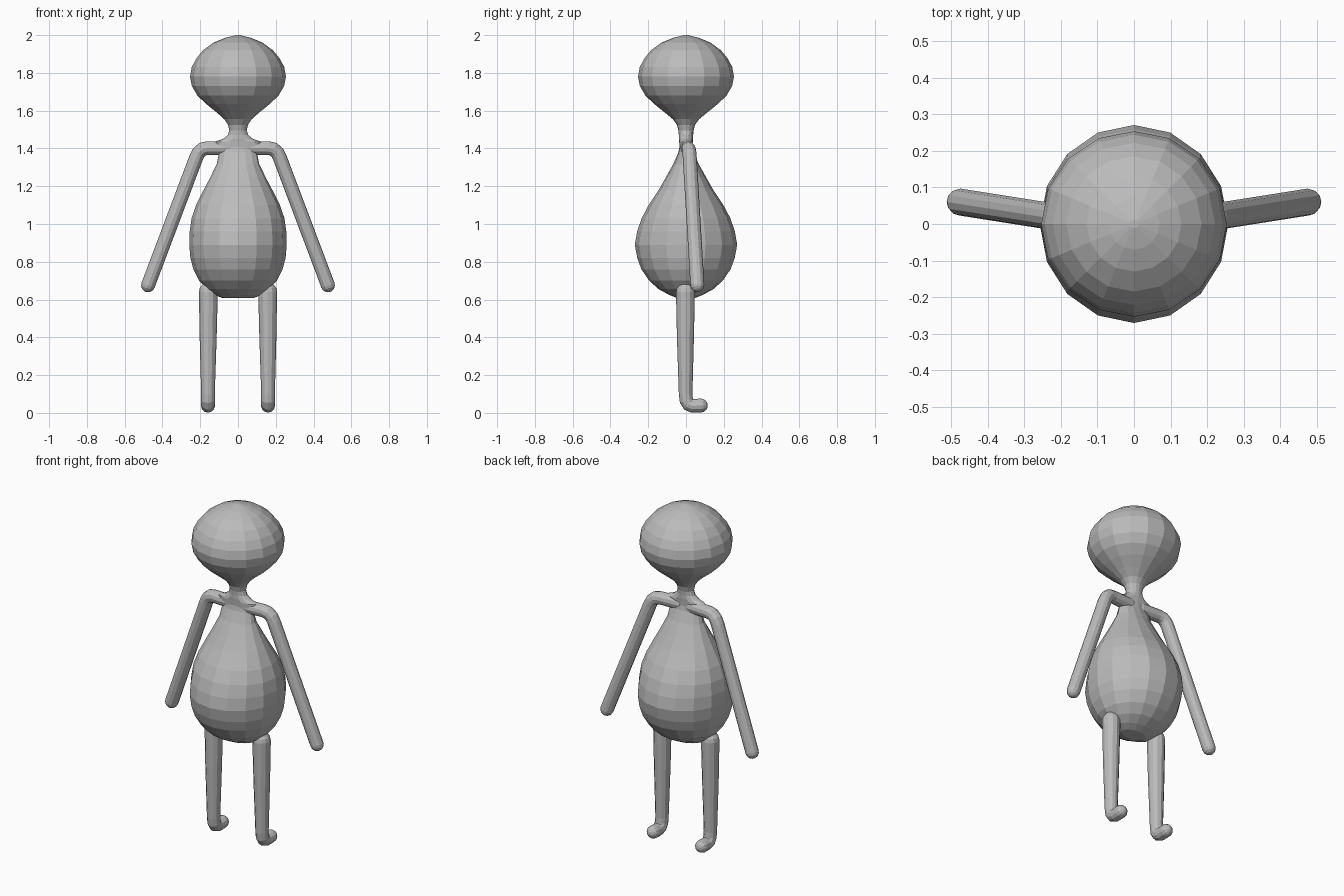
import bpy, bmesh, math
from mathutils import Vector

if "Cube" in bpy.data.objects:
    bpy.data.objects.remove(bpy.data.objects["Cube"])

grey = bpy.data.materials.new("plain grey")
grey.diffuse_color = (0.5, 0.5, 0.5, 1)
grey.use_nodes = True
grey.node_tree.nodes["Principled BSDF"].inputs["Base Color"].default_value = grey.diffuse_color


def skin_rings(name, rings):
    """Join equal rings of points into a closed, flat-shaded surface."""
    bm = bmesh.new()
    loops = [[bm.verts.new(p) for p in ring] for ring in rings]
    n = len(loops[0])
    for a, b in zip(loops, loops[1:]):
        for i in range(n):
            j = (i + 1) % n
            bm.faces.new((a[i], a[j], b[j], b[i]))
    bm.faces.new(loops[0])
    bm.faces.new(loops[-1])
    bmesh.ops.recalc_face_normals(bm, faces=bm.faces)
    mesh = bpy.data.meshes.new(name)
    bm.to_mesh(mesh)
    bm.free()
    mesh.materials.append(grey)
    obj = bpy.data.objects.new(name, mesh)
    bpy.context.collection.objects.link(obj)
    return obj


def lathe(name, profile, sides=16):
    """Elliptical rings from (z, x radius, y radius)."""
    return skin_rings(name, [[(rx * math.cos(2 * math.pi * i / sides),
                               ry * math.sin(2 * math.pi * i / sides), z)
                              for i in range(sides)] for z, rx, ry in profile])


def limb(name, path, axis, sides=12):
    """Round-ended tube along (x, y, z, radius) points, bending about axis."""
    pts = [(Vector(p[:3]), p[3]) for p in path]
    steps = [math.radians(a) for a in (25, 50, 72, 86)]
    d0 = (pts[0][0] - pts[1][0]).normalized()
    d1 = (pts[-1][0] - pts[-2][0]).normalized()
    (p0, r0), (p1, r1) = pts[0], pts[-1]
    start = [(p0 + d0 * r0 * math.sin(a), r0 * math.cos(a)) for a in reversed(steps)]
    end = [(p1 + d1 * r1 * math.sin(a), r1 * math.cos(a)) for a in steps]
    pts = start + pts + end
    rings = []
    for k, (p, r) in enumerate(pts):
        before, after = pts[max(k - 1, 0)][0], pts[min(k + 1, len(pts) - 1)][0]
        t = Vector()
        if k > 0:
            t += (p - before).normalized()
        if k < len(pts) - 1:
            t += (after - p).normalized()
        t.normalize()
        u = (Vector(axis) - t * t.dot(Vector(axis))).normalized()
        v = t.cross(u)
        rings.append([p + r * (u * math.cos(2 * math.pi * i / sides)
                               + v * math.sin(2 * math.pi * i / sides))
                      for i in range(sides)])
    return skin_rings(name, rings)


# Head with its tapering neck
lathe("head_and_neck", [
    (2.00, 0.012, 0.012), (1.985, 0.07, 0.07), (1.96, 0.13, 0.13),
    (1.92, 0.185, 0.185), (1.875, 0.222, 0.222), (1.83, 0.245, 0.245),
    (1.78, 0.254, 0.254), (1.73, 0.244, 0.244), (1.68, 0.215, 0.215),
    (1.635, 0.168, 0.168), (1.59, 0.112, 0.112), (1.555, 0.073, 0.07),
    (1.525, 0.053, 0.048), (1.495, 0.046, 0.04), (1.47, 0.055, 0.038),
    (1.45, 0.08, 0.038), (1.435, 0.125, 0.036), (1.40, 0.13, 0.034)])

# Pear-shaped torso
lathe("torso", [
    (1.43, 0.08, 0.030), (1.38, 0.10, 0.04), (1.32, 0.112, 0.066),
    (1.25, 0.145, 0.105), (1.18, 0.182, 0.145), (1.10, 0.222, 0.198),
    (1.03, 0.246, 0.235), (0.96, 0.256, 0.259), (0.89, 0.258, 0.271),
    (0.82, 0.252, 0.258), (0.76, 0.236, 0.236), (0.70, 0.206, 0.195),
    (0.655, 0.165, 0.145), (0.625, 0.125, 0.09), (0.607, 0.08, 0.045)])

for side, s in (("left", -1), ("right", 1)):
    # Arm: short shoulder, rounded bend, long slanted tube
    limb(side + "_arm", [
        (s * 0.04, 0.005, 1.402, 0.036), (s * 0.16, 0.012, 1.402, 0.036),
        (s * 0.188, 0.015, 1.396, 0.037), (s * 0.208, 0.018, 1.378, 0.037),
        (s * 0.222, 0.02, 1.35, 0.037), (s * 0.476, 0.06, 0.676, 0.037)],
        (0, 1, 0))
    # Leg: slightly tapered tube turning into a stubby foot
    limb(side + "_leg", [
        (s * 0.157, -0.003, 0.64, 0.05), (s * 0.158, -0.003, 0.40, 0.045),
        (s * 0.159, -0.002, 0.10, 0.036), (s * 0.159, 0.002, 0.065, 0.036),
        (s * 0.159, 0.014, 0.045, 0.036), (s * 0.159, 0.035, 0.037, 0.036),
        (s * 0.159, 0.078, 0.039, 0.037)], (1, 0, 0))
